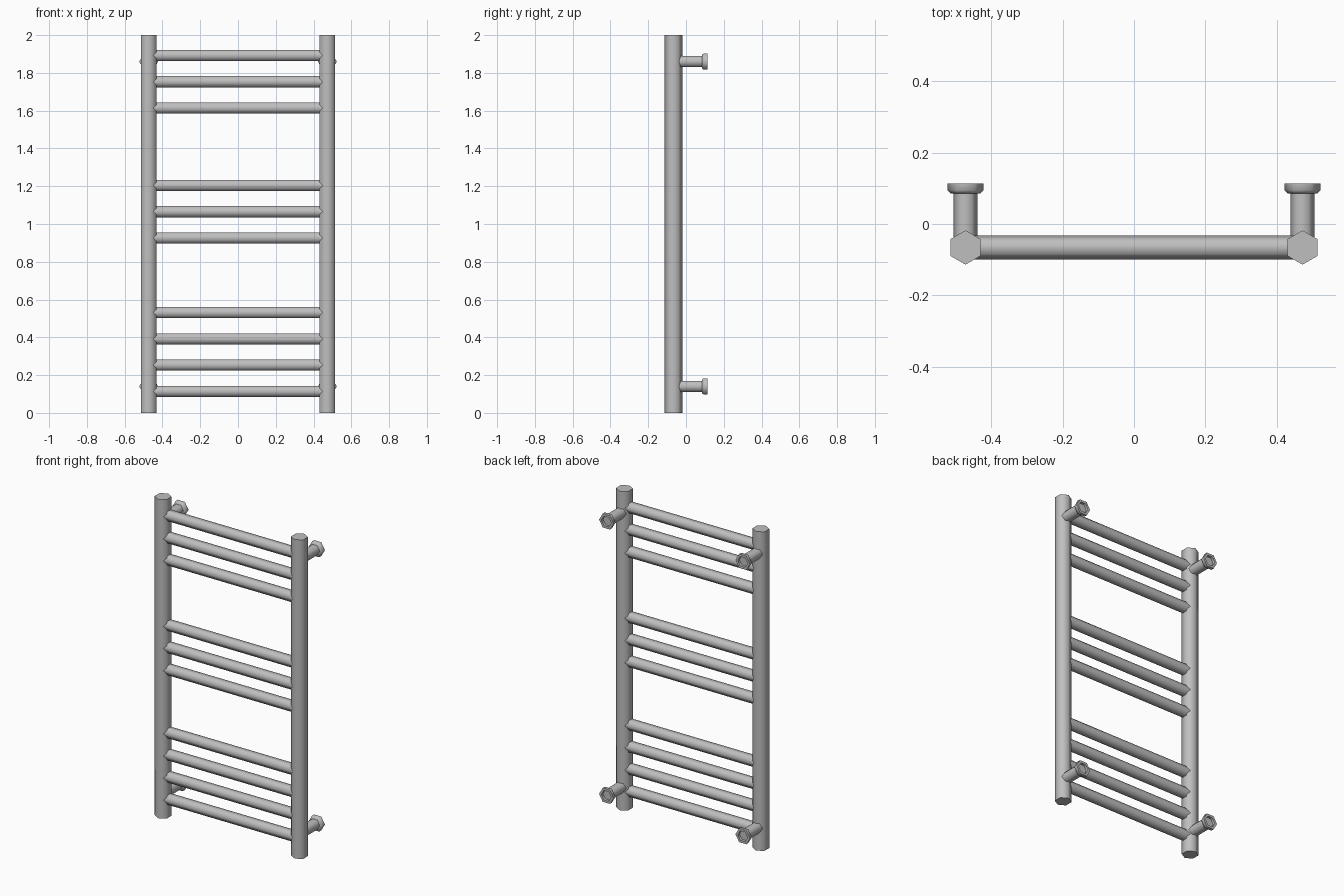
import bpy, bmesh, math
from mathutils import Vector

cube = bpy.data.objects.get("Cube")
if cube:
    bpy.data.objects.remove(cube, do_unlink=True)

X, Y, Z = Vector((1, 0, 0)), Vector((0, 1, 0)), Vector((0, 0, 1))
SIDES = 6
POST_X, POST_Y = 0.473, -0.066

steel = bpy.data.materials.new("brushed_grey_steel")
steel.use_nodes = True
colour = (0.52, 0.52, 0.52, 1)
steel.diffuse_color = colour
steel.node_tree.nodes["Principled BSDF"].inputs["Base Color"].default_value = colour


def hex_tube(name, profile, origin, axis, corner):
    """Sweep (radius, distance) rings along axis, one corner pointing along corner."""
    bm = bmesh.new()
    side = axis.cross(corner)
    rings = []
    for radius, dist in profile:
        ring = []
        for i in range(SIDES):
            a = math.tau * i / SIDES
            ring.append(bm.verts.new(
                axis * dist + radius * (math.cos(a) * corner + math.sin(a) * side)))
        rings.append(ring)
    for low, high in zip(rings, rings[1:]):
        for i in range(SIDES):
            j = (i + 1) % SIDES
            bm.faces.new((low[i], low[j], high[j], high[i]))
    bm.faces.new(rings[0][::-1])
    bm.faces.new(rings[-1])
    bmesh.ops.recalc_face_normals(bm, faces=bm.faces)
    for face in bm.faces:
        face.smooth = True
    mesh = bpy.data.meshes.new(name)
    bm.to_mesh(mesh)
    bm.free()
    mesh.set_sharp_from_angle(angle=math.radians(65))
    mesh.materials.append(steel)
    obj = bpy.data.objects.new(name, mesh)
    obj.location = origin
    bpy.context.collection.objects.link(obj)
    return obj


# Upright posts and wall brackets on both sides
for label, sign in (("left", 1), ("right", -1)):
    x = sign * POST_X
    hex_tube(f"{label}_post", [(0.048, 0), (0.048, 2)], (x, POST_Y, 0), Z, Y)
    for level, z in (("lower", 0.14), ("upper", 1.86)):
        hex_tube(f"{label}_{level}_bracket_stem", [(0.034, POST_Y), (0.034, 0.095)],
                 (x, 0, z), Y, X)
        # Chamfered foot with a shallow recess in its wall side
        hex_tube(f"{label}_{level}_bracket_foot",
                 [(0.042, 0.086), (0.05, 0.094), (0.05, 0.114), (0.034, 0.114), (0.034, 0.098)],
                 (x, 0, z), Y, X)

# Horizontal rails in three groups
PITCH = 0.139
number = 1
for start, count in ((0.114, 4), (0.926, 3), (1.614, 3)):
    for i in range(count):
        hex_tube(f"rail_{number}", [(0.034, -0.465), (0.034, 0.465)],
                 (0, POST_Y, start + i * PITCH), X, Y)
        number += 1
